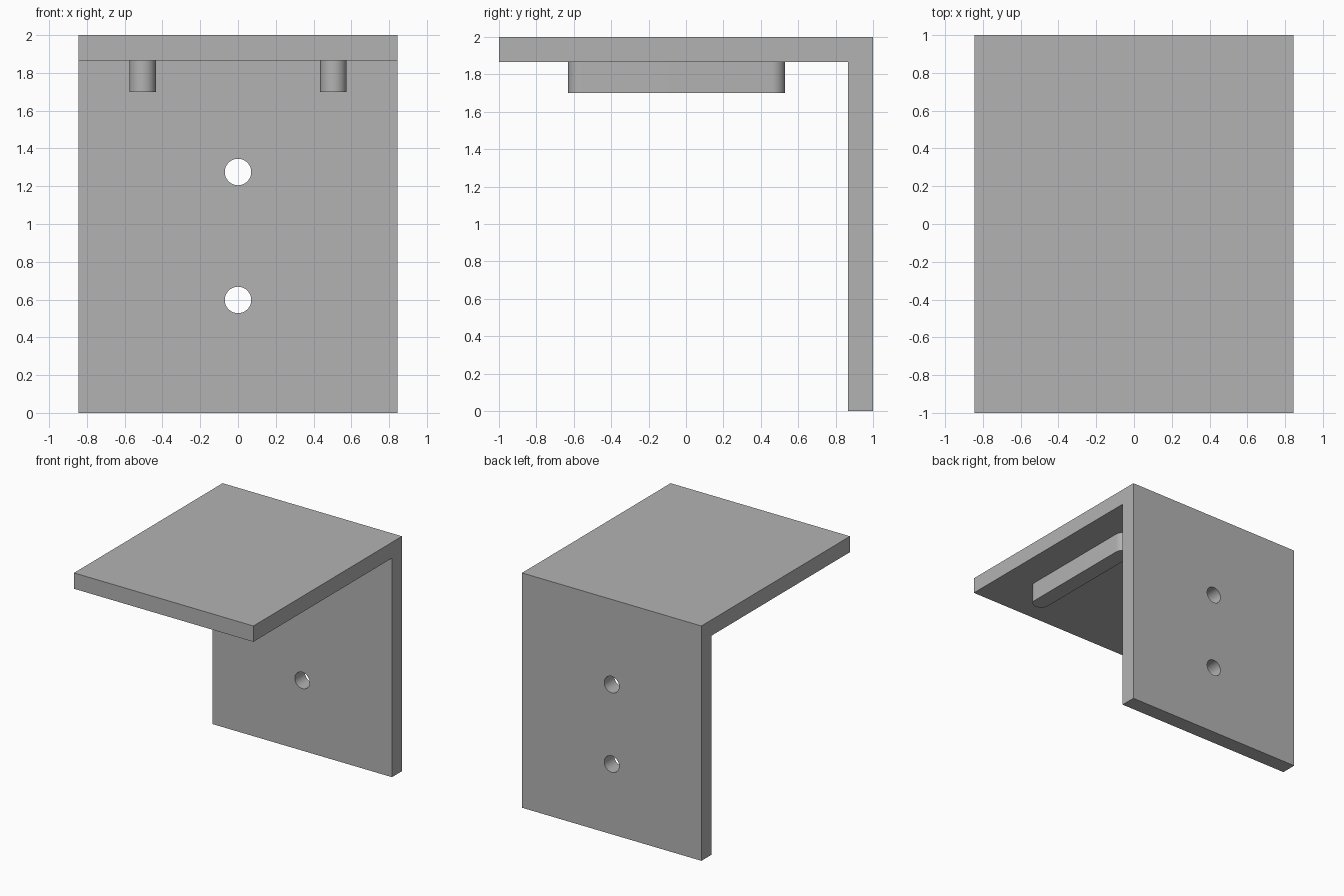
import bpy
import bmesh
import math

cube = bpy.data.objects.get("Cube")
if cube:
    bpy.data.objects.remove(cube, do_unlink=True)

HALF_W = 0.845     # half width of the bracket
WALL = 0.135       # plate thickness
RADIUS = 0.07      # holes and rail ends
SIDES = 48

grey = bpy.data.materials.new("plain grey")
grey.use_nodes = True
colour = (0.45, 0.45, 0.45, 1)
grey.diffuse_color = colour
grey.node_tree.nodes["Principled BSDF"].inputs["Base Color"].default_value = colour


def extrude_profile(name, points, direction):
    """Make a solid by sweeping a closed flat profile along a direction."""
    bm = bmesh.new()
    face = bm.faces.new([bm.verts.new(p) for p in points])
    swept = bmesh.ops.extrude_face_region(bm, geom=[face], use_keep_orig=True)
    moved = [g for g in swept["geom"] if isinstance(g, bmesh.types.BMVert)]
    bmesh.ops.translate(bm, verts=moved, vec=direction)
    bmesh.ops.recalc_face_normals(bm, faces=bm.faces[:])
    mesh = bpy.data.meshes.new(name)
    bm.to_mesh(mesh)
    bm.free()
    mesh.materials.append(grey)
    obj = bpy.data.objects.new(name, mesh)
    bpy.context.collection.objects.link(obj)
    return obj


def activate(obj):
    bpy.ops.object.select_all(action="DESELECT")
    obj.select_set(True)
    bpy.context.view_layer.objects.active = obj


def smooth(obj):
    activate(obj)
    bpy.ops.object.shade_smooth_by_angle(angle=math.radians(30))


def arc(start, count):
    """Points on a circle of the shared radius."""
    return [(RADIUS * math.cos(start + 2 * math.pi * i / SIDES),
             RADIUS * math.sin(start + 2 * math.pi * i / SIDES))
            for i in range(count)]


# L-shaped bracket: top shelf and back plate in one piece
under, inner = 2 - WALL, 1 - WALL
outline = [(-1, 2), (-1, under), (inner, under), (inner, 0), (1, 0), (1, 2)]
bracket = extrude_profile(
    "bracket", [(-HALF_W, y, z) for y, z in outline], (2 * HALF_W, 0, 0))

# Two screw holes through the back plate
for label, height in (("upper", 1.275), ("lower", 0.598)):
    cutter = extrude_profile(
        label + "_hole_cutter",
        [(x, inner - 0.1, height + z) for x, z in arc(0, SIDES)],
        (0, WALL + 0.2, 0))
    cut = bracket.modifiers.new(label + " hole", "BOOLEAN")
    cut.operation = "DIFFERENCE"
    cut.solver = "EXACT"
    cut.object = cutter
    activate(bracket)
    bpy.ops.object.modifier_apply(modifier=cut.name)
    bpy.data.objects.remove(cutter, do_unlink=True)
smooth(bracket)

# Round-ended rails under the shelf
FRONT, BACK, RAIL_BOTTOM = -0.63, 0.53, 1.7
half = SIDES // 2 + 1
stadium = [(x, y + BACK - RADIUS) for x, y in arc(0, half)]
stadium += [(x, y + FRONT + RADIUS) for x, y in arc(math.pi, half)]
for label, side in (("right", -1), ("left", 1)):
    rail = extrude_profile(
        label + "_rail",
        [(side * 0.505 + x, y, RAIL_BOTTOM) for x, y in stadium],
        (0, 0, under - RAIL_BOTTOM))
    smooth(rail)
